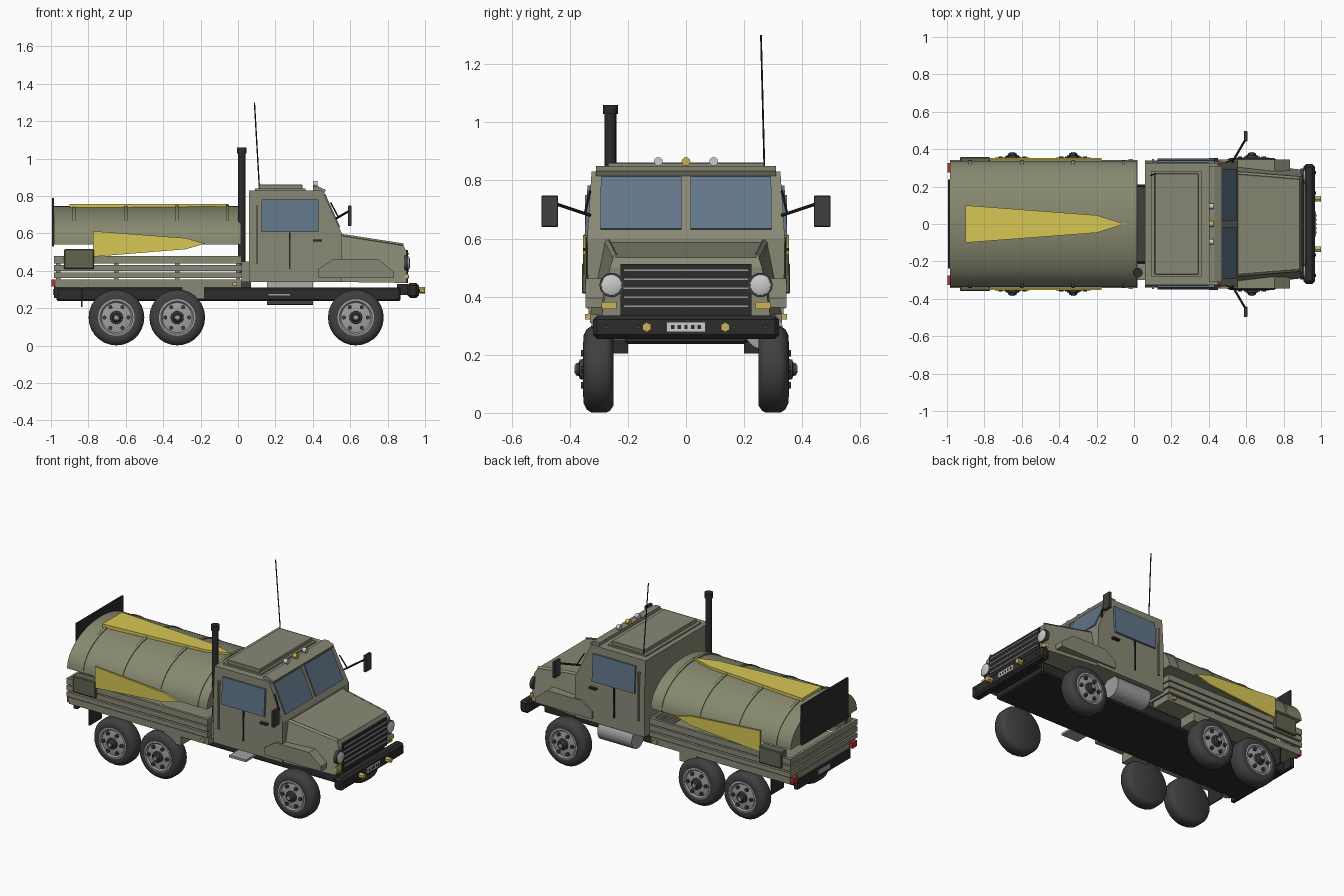
import bpy, bmesh, math
from mathutils import Vector

if "Cube" in bpy.data.objects:
    bpy.data.objects.remove(bpy.data.objects["Cube"])


def mat(name, r, g, b):
    m = bpy.data.materials.new(name)
    m.diffuse_color = (r, g, b, 1)
    m.use_nodes = True
    m.node_tree.nodes["Principled BSDF"].inputs["Base Color"].default_value = m.diffuse_color
    return m


OLIVE = mat("olive_paint", .25, .25, .18)
CANVAS = mat("canvas", .24, .25, .16)
DRAB = mat("dark_drab", .12, .13, .08)
BLACK = mat("black", .025, .025, .025)
RUBBER = mat("rubber", .05, .05, .05)
STEEL = mat("steel", .35, .35, .35)
GLASS = mat("glass", .12, .18, .25)
YELLOW = mat("yellow", .68, .57, .09)
AMBER = mat("amber", .6, .45, .1)
LENS = mat("lens", .6, .6, .6)
RED = mat("red", .4, .04, .03)


def finish(name, bm, m, smooth=None):
    bmesh.ops.recalc_face_normals(bm, faces=bm.faces)
    me = bpy.data.meshes.new(name)
    bm.to_mesh(me)
    bm.free()
    ob = bpy.data.objects.new(name, me)
    bpy.context.collection.objects.link(ob)
    me.materials.append(m)
    if smooth:
        bpy.ops.object.select_all(action='DESELECT')
        ob.select_set(True)
        bpy.context.view_layer.objects.active = ob
        bpy.ops.object.shade_smooth_by_angle(angle=math.radians(smooth))
    return ob


def slab(name, pts, off, m, smooth=None):
    """Polygon extruded along a vector."""
    bm = bmesh.new()
    a = [bm.verts.new(p) for p in pts]
    b = [bm.verts.new(Vector(p) + Vector(off)) for p in pts]
    bm.faces.new(a)
    bm.faces.new(b)
    for i in range(len(a)):
        j = (i + 1) % len(a)
        bm.faces.new((a[i], a[j], b[j], b[i]))
    return finish(name, bm, m, smooth)


def box(name, x0, x1, y0, y1, z0, z1, m, bevel=0):
    ob = slab(name, [(x0, y0, z0), (x1, y0, z0), (x1, y1, z0), (x0, y1, z0)], (0, 0, z1 - z0), m)
    if bevel:
        mod = ob.modifiers.new("bevel", 'BEVEL')
        mod.width, mod.segments = bevel, 1
    return ob


def shell(name, prof, m):
    """Symmetric body from (x, z, half_width) profile points."""
    bm = bmesh.new()
    a = [bm.verts.new((x, -w, z)) for x, z, w in prof]
    b = [bm.verts.new((x, w, z)) for x, z, w in prof]
    bm.faces.new(a)
    bm.faces.new(b)
    for i in range(len(a)):
        j = (i + 1) % len(a)
        bm.faces.new((a[i], a[j], b[j], b[i]))
    return finish(name, bm, m)


def lathe(name, origin, axis, prof, m, n=24, smooth=35):
    """(distance along axis, radius) profile turned about an axis."""
    q = Vector((0, 0, 1)).rotation_difference(Vector(axis).normalized())
    bm = bmesh.new()
    rings = []
    for d, r in prof:
        rings.append([bm.verts.new(Vector(origin) + q @ Vector((
            r * math.cos(2 * math.pi * k / n), r * math.sin(2 * math.pi * k / n), d))) for k in range(n)])
    for a, b in zip(rings, rings[1:]):
        for k in range(n):
            j = (k + 1) % n
            bm.faces.new((a[k], a[j], b[j], b[k]))
    bm.faces.new(rings[0])
    bm.faces.new(rings[-1])
    return finish(name, bm, m, smooth)


def rod(name, p, q, r, m, n=12):
    d = Vector(q) - Vector(p)
    return lathe(name, p, d, [(0, r), (d.length, r)], m, n)


# chassis and bumper
box("chassis", -.97, .87, -.21, .21, .237, .31, BLACK, .008)
bumper = box("front_bumper", .905, .967, -.32, .32, .255, .335, BLACK, .014)
box("bumper_mount", .85, .91, -.2, .2, .27, .33, BLACK)
box("front_plate", .965, .973, -.067, .067, .278, .313, LENS)
for k in range(5):
    y = (k - 2) * .023
    box("plate_mark", .972, .975, y - .006, y + .006, .288, .303, BLACK)
for s in (-1, 1):
    rod("fog_light", (.96, s * .135, .295), (1, s * .135, .295), .017, AMBER, 6)
    for y in (.165, .275):
        rod("bumper_bolt", (.96, s * y, .295), (.973, s * y, .295), .008, RUBBER, 8)

# wheels
for s in (-1, 1):
    for x in (-.65, -.325, .63):
        o, ax = (x, 0, .15), (0, s, 0)
        lathe("tyre", o, ax, [(.25, .125), (.262, .143), (.275, .149), (.325, .149), (.342, .138),
                              (.352, .118), (.35, .098), (.34, .095)], RUBBER, 28)
        lathe("rim", o, ax, [(.335, .098), (.353, .098), (.355, .088), (.346, .08), (.352, .045)], STEEL, 28)
        lathe("hub", o, ax, [(.34, .036), (.366, .034), (.368, .024), (.38, .02)], RUBBER, 16)
        lathe("hub_cap", o, ax, [(.375, .014), (.384, .012)], STEEL, 12)
        for k in range(6):
            a = math.pi * k / 3
            c = (x + .064 * math.cos(a), s * .34, .15 + .064 * math.sin(a))
            rod("wheel_nut", c, (c[0], s * .362, c[2]), .011, RUBBER, 8)

# cargo bed with slatted sides
box("bed_floor", -.975, .02, -.33, .33, .31, .352, OLIVE)
for z0, z1 in ((.36, .39), (.4, .432), (.44, .478)):
    for s in (-1, 1):
        y = sorted((s * .325, s * .342))
        box("side_slat", -.985, .02, *y, z0, z1, OLIVE)
    box("tail_slat", -.985, -.968, -.325, .325, z0, z1, OLIVE)
    box("front_slat", .003, .02, -.325, .325, z0, z1, OLIVE)
for s in (-1, 1):
    for x in (-.96, -.65, -.325, 0):
        y = sorted((s * .31, s * .327))
        box("bed_post", x - .012, x + .012, *y, .34, .475, OLIVE)
    y = sorted((s * .3, s * .358))
    box("side_tool_box", -.93, -.77, *y, .41, .515, DRAB, .004)
    y = sorted((s * .2, s * .325))
    box("mud_flap", -.84, -.832, *y, .205, .33, BLACK)
    box("under_bed_box", -.3, -.18, *y, .25, .312, OLIVE)
    y = sorted((s * .275, s * .325))
    box("tail_light", -.996, -.975, *y, .315, .352, RED)
    y = sorted((s * .33, s * .347))
    box("side_marker", -.03, -.005, *y, .322, .34, AMBER)
box("rear_bar", -.985, -.96, -.27, .27, .255, .315, BLACK)
box("rear_plate", -.99, -.983, -.06, .06, .27, .302, STEEL)


# arched load cover with ribs
def arch(x, w, h):
    return [(x, w * math.cos(math.pi * k / 24), .54 + h * math.sin(math.pi * k / 24)) for k in range(25)]


slab("load_cover", arch(-.985, .338, .205), (1.0, 0, 0), CANVAS, 35)
for x in (-.885, -.61, -.335, -.065):
    slab("cover_rib", arch(x, .342, .211), (.018, 0, 0), CANVAS, 35)
box("rear_panel", -.995, -.984, -.237, .237, .53, .79, BLACK)
slab("top_marking", [(-.9, -.1, .737), (-.9, .1, .737), (-.2, .047, .737), (-.05, 0, .737),
                     (-.2, -.047, .737)], (0, 0, .021), YELLOW)
for s in (-1, 1):
    slab("side_marking", [(x, s * .342, z) for x, z in (
        (-.775, .475), (-.775, .612), (-.28, .575), (-.175, .545), (-.28, .515))], (0, s * .012, 0), YELLOW)

# cab
shell("cab", [(.06, .34, .336), (.06, .6, .34), (.06, .83, .325), (.45, .83, .325),
              (.555, .6, .34), (.555, .34, .336)], OLIVE)
box("roof_hatch", .11, .345, -.27, .27, .825, .862, OLIVE, .004)
box("roof_rim", .09, .36, -.28, .28, .825, .84, OLIVE)
slab("sun_visor", [(.4, -.31, .825), (.4, -.31, .85), (.43, -.31, .85), (.47, -.31, .832), (.46, -.31, .815)],
     (0, .62, 0), OLIVE)
for y, m in ((-.095, LENS), (0, AMBER), (.095, LENS)):
    rod("roof_light", (.4, y, .865), (.425, y, .865), .015, m)
for s in (-1, 1):
    slab("windshield", [(.457, s * .015, .81), (.457, s * .293, .81), (.539, s * .295, .63),
                        (.539, s * .015, .63)], (.008, 0, .004), GLASS)
    slab("side_window", [(.125, s * .325, .782), (.43, s * .325, .782), (.43, s * .335, .608),
                         (.125, s * .335, .608)], (0, s * .014, 0), GLASS)
    y = sorted((s * .33, s * .344))
    box("door_seam", .272, .28, *y, .41, .605, BLACK)
    box("door_rail", .095, .106, *sorted((s * .325, s * .348)), .44, .75, OLIVE)
    box("door_handle", .4, .45, *sorted((s * .33, s * .354)), .557, .567, BLACK)
    # mirrors
    rod("mirror_arm", (.525, s * .33, .68), (.595, s * .45, .72), .006, BLACK, 8)
    rod("mirror_brace", (.495, s * .33, .765), (.535, s * .347, .69), .004, BLACK, 8)
    box("mirror", .587, .606, *sorted((s * .44, s * .498)), .64, .748, RUBBER, .003)

# hood, fenders and grille
shell("hood", [(.54, .34, .33), (.54, .588, .28), (.885, .535, .25), (.902, .5, .262), (.902, .335, .29)], OLIVE)
for s in (-1, 1):
    slab("fender", [(x, s * .24, z) for x, z in (
        (.43, .362), (.43, .41), (.51, .462), (.75, .462), (.835, .395), (.835, .362)
    )], (0, s * .106, 0), OLIVE)
    slab("hood_edge", [(.55, s * .275, .584), (.55, s * .262, .594), (.885, s * .235, .542),
                       (.885, s * .248, .532)], (0, s * .006, .004), OLIVE)
    rod("headlight_ring", (.89, s * .256, .44), (.91, s * .256, .44), .042, RUBBER, 20)
    lathe("headlight", (.9, s * .256, .44), (1, 0, 0), [(0, .037), (.014, .035), (.02, .02)], LENS, 20)
    box("turn_signal", .89, .912, *sorted((s * .24, s * .29)), .358, .382, AMBER)
box("grille", .895, .908, -.225, .225, .335, .512, BLACK)
for k in range(5):
    z = .362 + k * .031
    box("grille_bar", .905, .915, -.215, .215, z, z + .009, STEEL)

# exhaust stack, antenna, tank and step
rod("exhaust_stack", (.02, -.26, .39), (.02, -.26, 1.04), .02, BLACK, 16)
rod("exhaust_cap", (.02, -.26, 1.028), (.02, -.26, 1.06), .026, BLACK, 16)
box("stack_mount", .02, .06, -.3, -.21, .34, .45, OLIVE)
box("frame_link", .01, .07, -.2, .2, .305, .345, RUBBER)
rod("antenna", (.115, .27, .83), (.088, .258, 1.3), .0035, BLACK, 6)
rod("fuel_tank", (.155, .268, .284), (.4, .268, .284), .066, STEEL, 24)
box("cab_step", .16, .28, -.32, -.2, .264, .278, STEEL)
